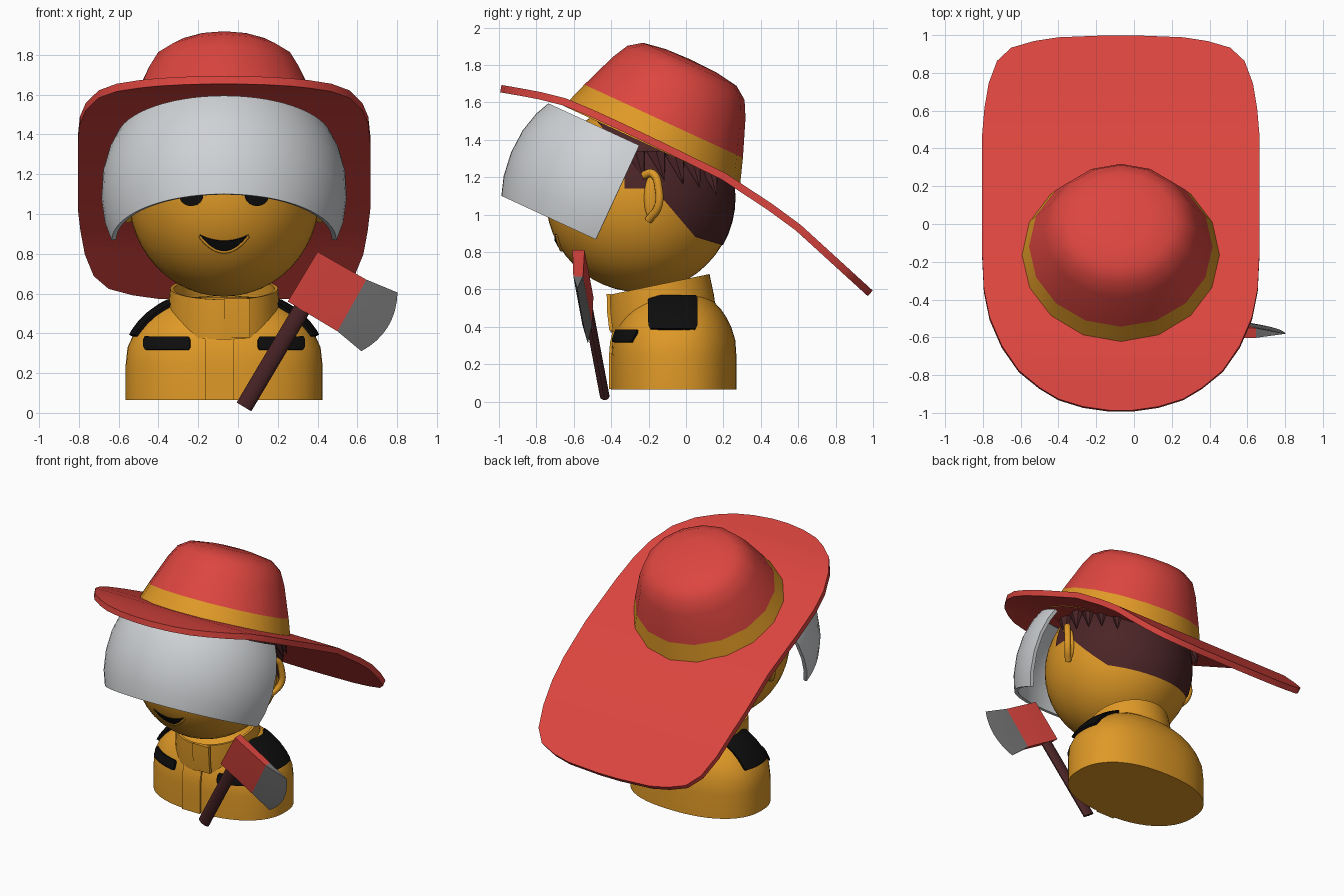
import bpy, bmesh, math
from math import sin, cos, pi
from mathutils import Vector

if "Cube" in bpy.data.objects:
    bpy.data.objects.remove(bpy.data.objects["Cube"])

CX = -0.07
HEAD, HEAD_R = Vector((CX, -0.245, 1.09)), Vector((0.48, 0.505, 0.505))
TILT = math.radians(24.8)


def material(name, rgb):
    m = bpy.data.materials.new(name)
    m.use_nodes = True
    m.diffuse_color = (*rgb, 1)
    m.node_tree.nodes["Principled BSDF"].inputs["Base Color"].default_value = (*rgb, 1)
    return m


RED = material("hat red", (0.72, 0.06, 0.05))
GOLD = material("gold", (0.74, 0.32, 0.02))
BROWN = material("dark brown", (0.07, 0.018, 0.02))
SILVER = material("visor silver", (0.62, 0.64, 0.66))
GREY = material("blade grey", (0.17, 0.17, 0.17))
BLACK = material("black", (0.004, 0.004, 0.004))


def finish(name, bm, mats, thick=0, angle=35):
    """Turn a bmesh into a shaded object, optionally thickened."""
    bmesh.ops.recalc_face_normals(bm, faces=bm.faces)
    me = bpy.data.meshes.new(name)
    bm.to_mesh(me)
    bm.free()
    for m in mats:
        me.materials.append(m)
    ob = bpy.data.objects.new(name, me)
    bpy.context.collection.objects.link(ob)
    bpy.ops.object.select_all(action="DESELECT")
    bpy.context.view_layer.objects.active = ob
    ob.select_set(True)
    if thick:
        mod = ob.modifiers.new("thickness", "SOLIDIFY")
        mod.thickness, mod.offset = thick, 0
        bpy.ops.object.modifier_apply(modifier=mod.name)
    bpy.ops.object.shade_smooth_by_angle(angle=math.radians(angle))
    return ob


def loft(name, rows, mats, wrap=False, caps=(), rule=None, thick=0, angle=35):
    """Skin rows of points; rule(row, column) picks the material."""
    bm = bmesh.new()
    vs = [[bm.verts.new(p) for p in r] for r in rows]
    n = len(rows[0])
    for i in range(len(rows) - 1):
        for j in range(n if wrap else n - 1):
            k = (j + 1) % n
            f = bm.faces.new((vs[i][j], vs[i][k], vs[i + 1][k], vs[i + 1][j]))
            f.material_index = rule(i, j) if rule else 0
    for end in (vs[0], vs[-1]):
        for ids, mat in caps:
            bm.faces.new([end[q] for q in ids]).material_index = mat
    return finish(name, bm, mats, thick, angle)


def ball(centre, radii, grow=1.0, segs=48):
    bm = bmesh.new()
    bmesh.ops.create_uvsphere(bm, u_segments=segs, v_segments=segs // 2, radius=grow)
    for v in bm.verts:
        v.co = Vector(a * b + c for a, b, c in zip(v.co, radii, centre))
    return bm


def tube(name, pts, radius, mat):
    cu = bpy.data.curves.new(name, "CURVE")
    cu.dimensions, cu.bevel_depth, cu.use_fill_caps = "3D", radius, True
    cu.bevel_resolution, cu.resolution_u = 3, 6
    sp = cu.splines.new("BEZIER")
    sp.bezier_points.add(len(pts) - 1)
    for b, p in zip(sp.bezier_points, pts):
        b.co, b.handle_left_type, b.handle_right_type = p, "AUTO", "AUTO"
    cu.materials.append(mat)
    bpy.context.collection.objects.link(bpy.data.objects.new(name, cu))


def lerp(table, t):
    for (a, p), (b, q) in zip(table, table[1:]):
        if t <= b:
            return p + (q - p) * max(0, t - a) / (b - a)
    return table[-1][1]


def span(a, b, n):
    return [a + (b - a) * i / n for i in range(n + 1)]


def tilted(y0, z0, x, u, a):
    """Point in the frame shared by the hat crown and visor."""
    return (CX + x, y0 + u * cos(TILT) + a * sin(TILT), z0 - u * sin(TILT) + a * cos(TILT))


# Jacket: superellipse sections shrinking over the shoulders
BW, BD, BY, POW = 0.495, 0.335, -0.065, 2.3
SHOULDER = [(0.065, 1), (0.24, 1), (0.33, 0.98), (0.40, 0.915), (0.45, 0.84), (0.49, 0.76),
            (0.53, 0.65), (0.56, 0.54), (0.58, 0.38), (0.59, 0.05)]


def spow(v):
    return math.copysign(abs(v) ** (2 / POW), v)


ANGLES = [2 * pi * i / 48 for i in range(48)]
loft("jacket", [[(CX + BW * s * spow(cos(t)), BY + BD * s * spow(sin(t)), z) for t in ANGLES]
                for z, s in SHOULDER], [GOLD], True, [(range(48), 0)])


def on_jacket(d, z, side, grow):
    """Jacket surface: side=True gives x from y offset d, otherwise front y from x offset d."""
    s = lerp(SHOULDER, z)
    a, b = (BW * s, BD * s) if side else (BD * s, BW * s)
    e = a * max(0, 1 - abs(d / b) ** POW) ** (1 / POW) * grow
    z = 0.2 + (z - 0.2) * grow
    return (e, BY + d, z) if side else (d, BY - e, z)


# Shoulder patches and chest strips, one per side
for sg, word in ((1, "left"), (-1, "right")):
    for part, side, mid, half, low, high in (("shoulder_patch", True, -0.005, 0.128, 0.385, 0.553),
                                             ("chest_strip", False, 0.285, 0.115, 0.315, 0.378)):
        rows = []
        for s in [-1, -0.94] + span(-0.8, 0.8, 8) + [0.94, 1]:
            inset = 0.014 if abs(s) == 1 else 0
            rows.append([on_jacket(mid + half * s, z, side, 1.02)
                         for z in span(low + inset, high - inset, 8)])
        loft(f"{word}_{part}", [[(CX + sg * x, y, z) for x, y, z in r] for r in rows],
             [BLACK], thick=0.02)

# Front closing and collar
loft("front_placket", [[(x, BY - BD * lerp(SHOULDER, z) - 0.004, z) for x in (-0.165, -0.07, -0.02)]
                       for z in span(0.066, 0.46, 8)], [GOLD], thick=0.016)
collar = []
for t, low_z, r in ((0, 0.42, 0.275), (0.5, 0.52, 0.272), (1, 0.625, 0.262)):
    collar.append([(CX + r * cos(a), -0.12 - 0.025 * t + r * sin(a),
                    low_z + (0.05 + 0.005 * t) * sin(a)) for a in ANGLES])
loft("collar", collar, [GOLD], True, thick=0.018)
loft("collar_flap", [[(x, y, z) for x in (-0.07, 0, 0.06)]
                     for y, z in ((-0.4, 0.38), (-0.412, 0.48), (-0.414, 0.575))], [GOLD], thick=0.02)

# Head
finish("head", ball(HEAD, HEAD_R), [GOLD])


def on_face(x, z, lift=0.004):
    q = 1 - ((x - HEAD.x) / HEAD_R.x) ** 2 - ((z - HEAD.z) / HEAD_R.z) ** 2
    return (x, HEAD.y - HEAD_R.y * math.sqrt(max(q, 0)) - lift, z)


# Mouth, lip and eyes
mouth = [(CX + 0.122 * t, 0.865 + 0.03 * t * t, 0.815 + 0.079 * t * t) for t in span(-1, 1, 16)]
loft("mouth", [[on_face(x, z) for z in span(b, a, 3)] for x, a, b in mouth], [BLACK], thick=0.006)
tube("lip", [on_face(x, b - 0.004, 0) for x, a, b in mouth[::2]], 0.01, GOLD)
for sg, word in ((1, "left"), (-1, "right")):
    rows = []
    for t in span(-0.98, 0.98, 14):
        h = 0.055 * math.sqrt(1 - t * t)
        rows.append([on_face(CX + sg * 0.165 + 0.06 * t, z) for z in span(1.095 - h, 1.095 + h, 4)])
    loft(f"{word}_eye", rows, [BLACK], thick=0.006)

    # Ears with a raised rim
    finish(f"{word}_ear", ball((CX + sg * 0.475, -0.185, 1.09), (0.025, 0.04, 0.12), segs=20), [GOLD])
    tube(f"{word}_ear_rim", [(CX + sg * x, y, z) for x, y, z in (
        (0.47, -0.225, 1.21), (0.5, -0.18, 1.22), (0.525, -0.145, 1.13),
        (0.52, -0.15, 1.04), (0.475, -0.2, 0.97))], 0.022, GOLD)

    # Hair tufts hanging below the brim
    for i, (y, z) in enumerate(((-0.27, 1.28), (-0.16, 1.28), (-0.06, 1.26), (0.03, 1.24), (0.12, 1.2))):
        q = 1 - ((y - HEAD.y) / HEAD_R.y) ** 2 - ((z - HEAD.z) / HEAD_R.z) ** 2
        x = HEAD_R.x * math.sqrt(q)
        base = [(CX + sg * (x + 0.035 * cos(a)), y + 0.055 * sin(a), z + 0.06) for a in span(0, 5, 5)]
        tip = [(CX + sg * (x + 0.035), y + 0.045, z - 0.1)] * 6
        loft(f"{word}_hair_tuft_{i}", [base, tip], [BROWN], True)

# Hair: thin shells over the head, trimmed by planes given as (y, z, ny, nz)
for name, cuts in (("hair_top", ((-0.33, 1.13, 1, 0), (-0.33, 1.14, 0, 1))),
                   ("hair_back", ((-0.12, 1.08, 0.2, 0.17), (0.05, 0.88, 0.06, 0.2)))):
    bm = ball(HEAD, HEAD_R, 1.01)
    for y, z, ny, nz in cuts:
        bmesh.ops.bisect_plane(bm, geom=bm.verts[:] + bm.edges[:] + bm.faces[:], clear_inner=True,
                               plane_co=(0, y, z), plane_no=(0, ny, nz))
    finish(name, bm, [BROWN])

# Visor: half barrel in the tilted frame
VISOR = [(0, 0.545), (0.1, 0.578), (0.23, 0.595), (0.36, 0.588), (0.47, 0.56), (0.545, 0.525)]
loft("visor", [[tilted(-0.48, 0.87, 1.015 * r * cos(t), -r * sin(t), a) for t in span(0, pi, 32)]
               for a, r in VISOR], [SILVER], thick=0.025)

# Hat brim: long at the back, round at the front
BRIM_W = [(-0.99, 0.06), (-0.97, 0.2), (-0.93, 0.33), (-0.87, 0.43), (-0.78, 0.54), (-0.65, 0.63),
          (-0.5, 0.695), (-0.35, 0.725), (-0.15, 0.735), (0.2, 0.735), (0.45, 0.735), (0.6, 0.722),
          (0.73, 0.70), (0.85, 0.655), (0.92, 0.58), (0.955, 0.46), (0.975, 0.33), (0.985, 0.08)]
BRIM_Z = [(-1, 1.675), (-0.8, 1.64), (-0.62, 1.595), (-0.24, 1.42), (0.2, 1.205),
          (0.3, 1.15), (0.6, 0.93), (1, 0.565)]
loft("hat_brim", [[(CX + w * s, y, lerp(BRIM_Z, y)) for s in span(-1, 1, 8)] for y, w in BRIM_W],
     [RED], thick=0.04)

# Hat crown with a gold band on its lowest ring
CROWN = [(0.52, -0.03), (0.508, 0), (0.467, 0.12), (0.39, 0.32), (0.345, 0.405),
         (0.275, 0.455), (0.15, 0.475), (0.01, 0.48)]
loft("hat_crown", [[tilted(-0.17, 1.39, 1.04 * r * cos(2 * pi * i / 16), r * sin(2 * pi * i / 16), h)
                    for i in range(16)] for r, h in CROWN],
     [RED, GOLD], True, [(range(16), 0)], lambda i, j: int(i < 2), angle=40)


# Axe, lying in a leaning plane
def axe_point(x, z, off=0):
    return Vector((x, -0.428 - 0.087 * x - 0.138 * z + off, z))


def mix(p, q, t):
    return p[0] + (q[0] - p[0]) * t, p[1] + (q[1] - p[1]) * t


rings = []
for t in span(0, 1, 8):
    back, seam = mix((0.40, 0.81), (0.25, 0.56), t), mix((0.645, 0.67), (0.50, 0.41), t)
    ex, ez = mix((0.802, 0.605), (0.62, 0.31), t)
    bulge = 4 * t * (1 - t)
    edge = (ex + 0.042 * bulge, ez - 0.026 * bulge)
    rings.append([axe_point(*back, -0.032), axe_point(*seam, -0.026), axe_point(*edge),
                  axe_point(*seam, 0.026), axe_point(*back, 0.032)])
loft("axe_head", rings, [RED, GREY], True, [((0, 1, 3, 4), 0), ((1, 2, 3), 1)],
     lambda i, j: int(j in (1, 2)), angle=20)
across = Vector((0.86, 0, -0.51))
loft("axe_handle", [[axe_point(*p) + across * 0.043 * cos(a) + Vector((0, 0.026 * sin(a), 0))
                     for a in span(0, 2 * pi * 15 / 16, 15)]
                    for p in ((0.03, 0.03), (0.35, 0.57))], [BROWN], True, [(range(16), 0)])
